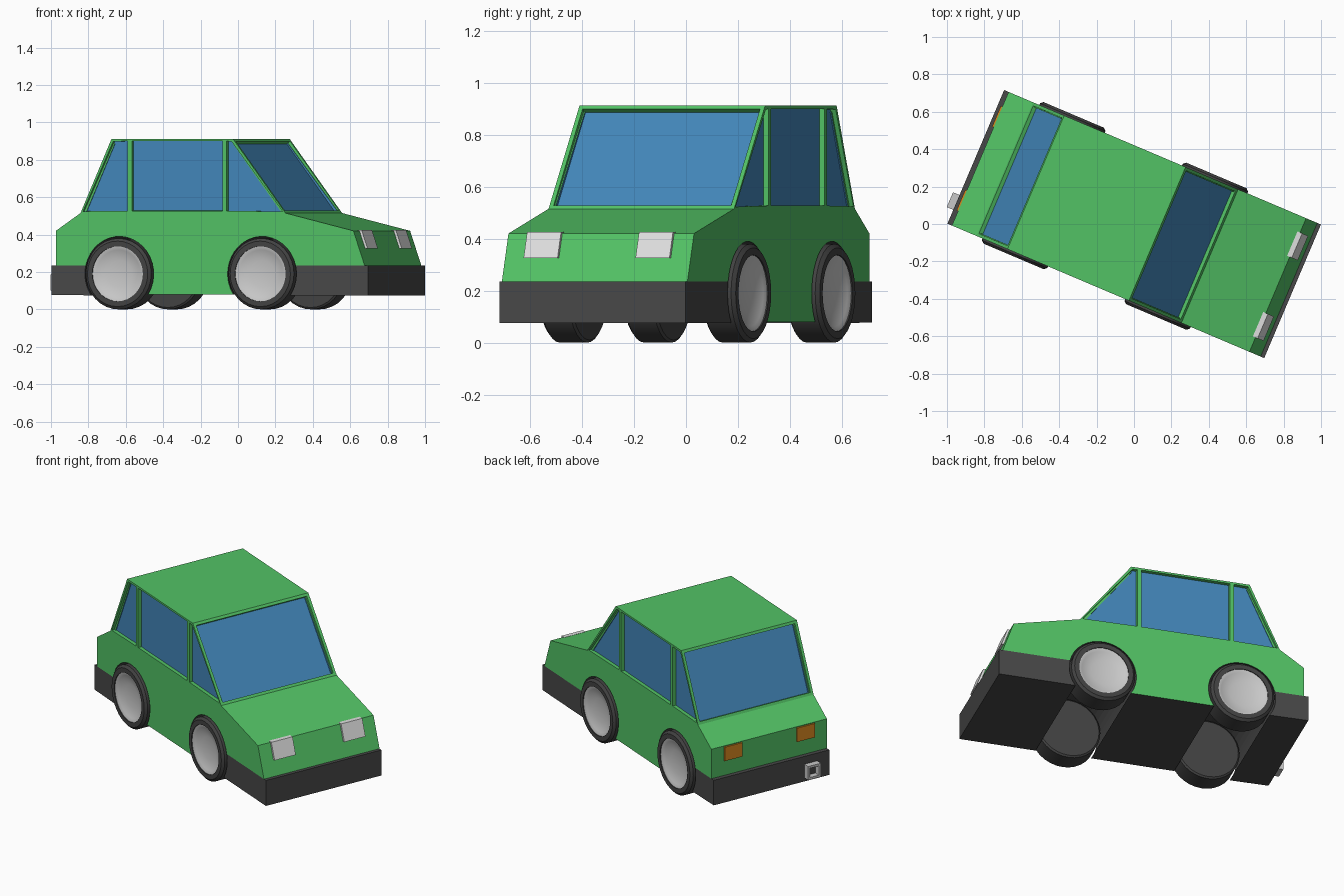
import bpy, bmesh, math
from mathutils import Matrix, Vector

if "Cube" in bpy.data.objects:
    bpy.data.objects.remove(bpy.data.objects["Cube"])

# The car is built along its own axes (u forward, v left), then turned on the ground
TURN = Matrix.Rotation(math.radians(-23), 4, 'Z')
W = 0.388                       # half width
AXLES = (0.304, -0.525)         # front and rear wheel positions
WZ, WELL = 0.19, 0.2            # wheel centre height, wheel well radius


def material(name, rgb):
    m = bpy.data.materials.new(name)
    m.diffuse_color = (*rgb, 1)
    m.use_nodes = True
    m.node_tree.nodes["Principled BSDF"].inputs["Base Color"].default_value = m.diffuse_color
    return m


GREEN = material("green paint", (0.085, 0.54, 0.13))
GLASS = material("blue glass", (0.055, 0.24, 0.49))
DARK = material("dark plastic", (0.065, 0.065, 0.065))
TYRE = material("tyre rubber", (0.055, 0.055, 0.055))
RIM = material("rim grey", (0.58, 0.58, 0.58))
LAMP = material("lamp white", (0.74, 0.74, 0.74))
ORANGE = material("tail lamp orange", (0.70, 0.25, 0.015))


def finish(bm, name, mats, smooth=False):
    bmesh.ops.transform(bm, matrix=TURN, verts=bm.verts)
    me = bpy.data.meshes.new(name)
    bm.to_mesh(me)
    bm.free()
    ob = bpy.data.objects.new(name, me)
    bpy.context.collection.objects.link(ob)
    for m in mats:
        me.materials.append(m)
    if smooth:
        bpy.ops.object.select_all(action='DESELECT')
        ob.select_set(True)
        bpy.context.view_layer.objects.active = ob
        bpy.ops.object.shade_smooth_by_angle(angle=math.radians(30))
    return ob


def prism(profile, v0, v1):
    """Side profile of (u, z) points extruded across the car."""
    bm = bmesh.new()
    a = [bm.verts.new((u, v0, z)) for u, z in profile]
    b = [bm.verts.new((u, v1, z)) for u, z in profile]
    n = len(profile)
    bm.faces.new(a)
    bm.faces.new(b)
    for i in range(n):
        bm.faces.new((a[i], a[(i + 1) % n], b[(i + 1) % n], b[i]))
    bmesh.ops.recalc_face_normals(bm, faces=bm.faces)
    return bm


def arc(u, a0, a1, n):
    """Wheel well arc, angles in degrees."""
    return [(u + WELL * math.cos(t), WZ + WELL * math.sin(t))
            for t in (math.radians(a0 + (a1 - a0) * i / n) for i in range(n + 1))]


# Body shell with wheel wells cut into the profile
SILL, BELT = 0.08, 0.515
hi = math.degrees(math.asin((0.235 - WZ) / WELL))
lo = math.degrees(math.asin((SILL - WZ) / WELL))
front, rear = AXLES
outline = ([(-0.893, 0.235), (-0.893, 0.42), (-0.75, BELT), (0.44, BELT),
            (0.835, 0.42), (0.9, 0.235)]
           + arc(front, hi, 180 - lo, 20) + arc(rear, lo, 180 - hi, 20))
bm = prism(outline, -W, W)
bm.normal_update()
for f in bm.faces:              # underside and wells are dark
    c = f.calc_center_median()
    in_well = any(math.hypot(c.x - u, c.z - WZ) < WELL + 0.002 for u in AXLES)
    if abs(f.normal.y) < 0.5 and (f.normal.z < -0.9 or in_well):
        f.material_index = 1
finish(bm, "body", [GREEN, DARK])

# Bumpers, curved where they meet the wheel wells
lo = math.degrees(math.asin((0.075 - WZ) / WELL))
finish(prism([(0.921, 0.075), (0.921, 0.235)] + arc(front, hi, lo, 6), -W, W),
       "front_bumper", [DARK])
finish(prism([(-0.919, 0.078), (-0.919, 0.235)] + arc(rear, 180 - hi, 180 - lo, 6), -W, W),
       "rear_bumper", [DARK])

# Cabin: panels with inset, recessed windows
bm = bmesh.new()
low = (-0.75, -0.464, 0.087, 0.44)
top = (-0.57, -0.464, 0.087, 0.135)
rows = {}
for s in (-1, 1):
    rows[s] = ([bm.verts.new((u, s * W, BELT)) for u in low],
               [bm.verts.new((u, s * W, 0.912)) for u in top])
sides = []
for s in (-1, 1):
    l, t = rows[s]
    sides += [bm.faces.new((l[i], l[i + 1], t[i + 1], t[i])) for i in range(3)]
(l0, t0), (l1, t1) = rows[-1], rows[1]
screens = [bm.faces.new((l0[i], l1[i], t1[i], t0[i])) for i in (0, 3)]
bm.faces.new(t0 + t1[::-1])
bm.faces.new(l0 + l1[::-1])
bmesh.ops.recalc_face_normals(bm, faces=bm.faces)
for group, rim in ((sides, 0.017), (screens, 0.024)):
    bmesh.ops.inset_individual(bm, faces=group, thickness=rim, depth=0)
    bmesh.ops.inset_individual(bm, faces=group, thickness=0.0005, depth=-0.022)
    for f in group:
        f.material_index = 1
finish(bm, "cabin", [GREEN, GLASS])

# Lamps on both ends
for s, side in ((1, "left"), (-1, "right")):
    v = s * 0.234
    finish(prism([(0.82, 0.425), (0.847, 0.425), (0.882, 0.325), (0.855, 0.325)],
                 v - 0.071, v + 0.071), side + "_headlight", [LAMP])
    v = s * 0.243
    finish(prism([(-0.88, 0.415), (-0.902, 0.415), (-0.902, 0.328), (-0.88, 0.328)],
                 v - 0.06, v + 0.06), side + "_tail_light", [ORANGE])

# Square exhaust pipe with a dark hollow end
bm = prism([(-0.9, 0.1), (-0.957, 0.1), (-0.957, 0.186), (-0.9, 0.186)], -0.308, -0.222)
bm.normal_update()
end = [min(bm.faces, key=lambda f: f.calc_center_median().x)]
bmesh.ops.inset_individual(bm, faces=end, thickness=0.02, depth=0)
bmesh.ops.inset_individual(bm, faces=end, thickness=0.0005, depth=-0.035)
end[0].material_index = 1
finish(bm, "exhaust_pipe", [RIM, DARK])


def lathe(points, u, s, closed):
    """Spin (v, radius) points around a wheel axle."""
    bm = bmesh.new()
    vs = [bm.verts.new((u, s * v, WZ + r)) for v, r in points]
    es = [bm.edges.new(p) for p in zip(vs, vs[1:])]
    if closed:
        es.append(bm.edges.new((vs[-1], vs[0])))
    bmesh.ops.spin(bm, geom=vs + es, cent=(u, 0, WZ), axis=(0, 1, 0),
                   angle=math.tau, steps=32)
    bmesh.ops.remove_doubles(bm, verts=bm.verts, dist=1e-4)
    bmesh.ops.recalc_face_normals(bm, faces=bm.faces)
    return bm


# Wheels: tyre plus dished rim
tyre = [(0.275, 0.0), (0.275, 0.18), (0.283, 0.19), (0.398, 0.19),
        (0.411, 0.175), (0.411, 0.147), (0.37, 0.147), (0.37, 0.0)]
rim = [(0.365, 0.0), (0.365, 0.149), (0.406, 0.149), (0.406, 0.143), (0.398, 0.128),
       (0.383, 0.072), (0.383, 0.0)]
for u, end_name in zip(AXLES, ("front", "rear")):
    for s, side in ((1, "left"), (-1, "right")):
        finish(lathe(tyre, u, s, False), f"{end_name}_{side}_tyre", [TYRE], True)
        finish(lathe(rim, u, s, False), f"{end_name}_{side}_rim", [RIM], True)
